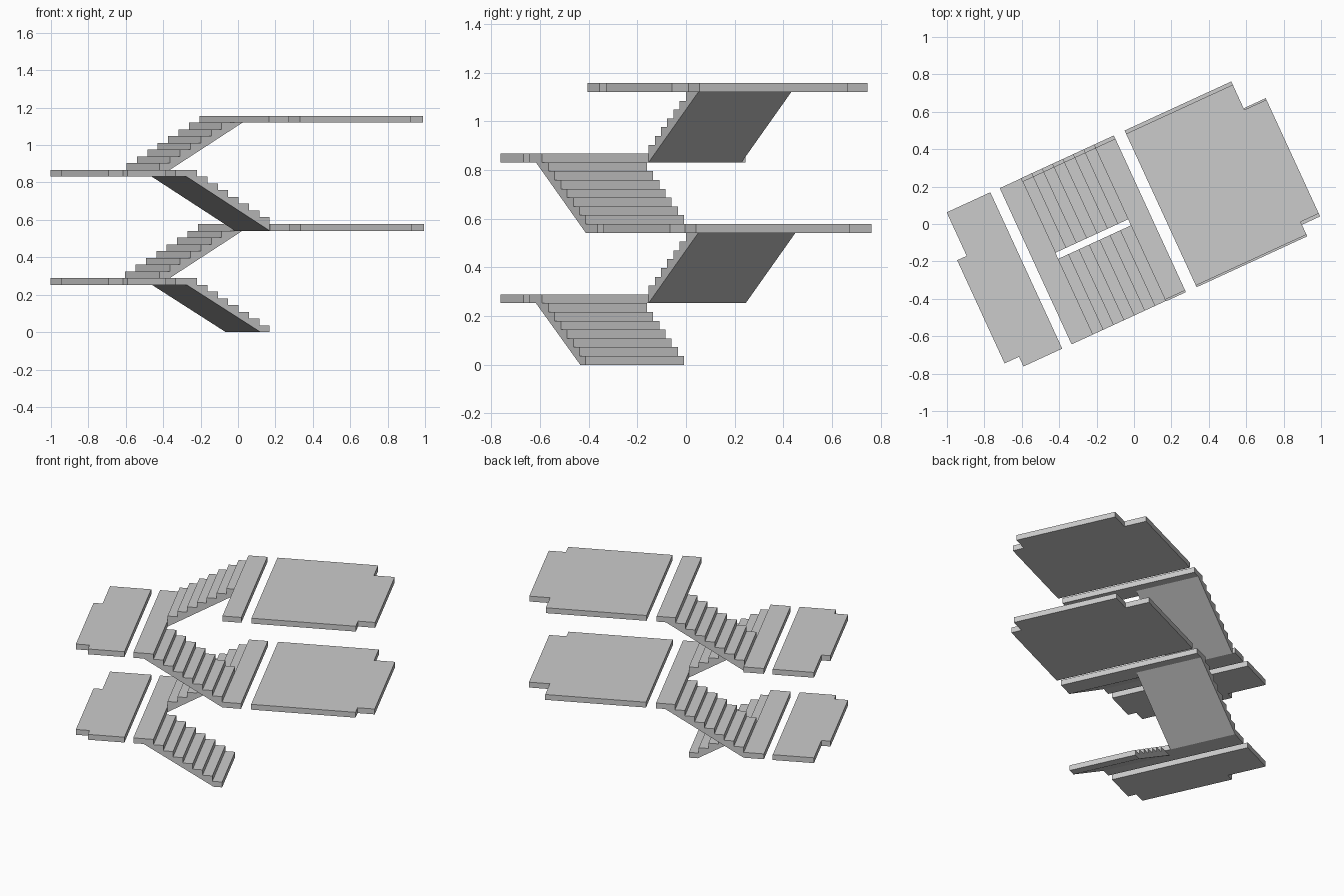
import bpy, math
from mathutils import Matrix

if "Cube" in bpy.data.objects:
    bpy.data.objects.remove(bpy.data.objects["Cube"])

ROT = Matrix.Rotation(math.radians(24.7), 4, 'Z')
STEPS, RISE = 8, 0.289        # risers and height per flight
R = RISE / STEPS              # riser height, also slab thickness
U_LEFT, U_RIGHT = -0.446, -0.018   # flight ends along the stair axis
RUN = (U_RIGHT - U_LEFT) / (STEPS - 1)


def prism(name, pts, vec):
    """Extrude a planar outline along vec, in the turned stair frame."""
    n = len(pts)
    verts = list(pts) + [tuple(a + b for a, b in zip(p, vec)) for p in pts]
    faces = [list(range(n)), list(range(n, 2 * n))[::-1]]
    faces += [[(i + 1) % n, i, i + n, (i + 1) % n + n] for i in range(n)]
    me = bpy.data.meshes.new(name)
    me.from_pydata(verts, [], faces)
    me.transform(ROT)
    ob = bpy.data.objects.new(name, me)
    bpy.context.collection.objects.link(ob)
    # consistent outward normals
    import bmesh
    bm = bmesh.new()
    bm.from_mesh(me)
    bmesh.ops.recalc_face_normals(bm, faces=bm.faces)
    bm.to_mesh(me)
    bm.free()
    return ob


def slab(name, outline, top):
    return prism(name, [(u, v, top - R) for u, v in outline], (0, 0, R))


def rect(u0, u1, v0, v1):
    return [(u0, v0), (u1, v0), (u1, v1), (u0, v1)]


def flight(name, z0, start, d, v0, v1, ground=False):
    """Stepped flight climbing in direction d with a sloped underside."""
    prof = []
    for i in range(STEPS - 1):
        u = start + d * RUN * i
        prof += [(u, z0 + R * (i + 1)), (u + d * RUN, z0 + R * (i + 1))]
    end = start + d * RUN * (STEPS - 1)
    prof.append((end + d * 0.061, z0 + RISE - R))
    if ground:
        prof += [(start + d * 0.054, z0), (start, z0)]
    else:
        prof.append((start, z0 - R))
    return prism(name, [(u, v0, z) for u, z in prof], (0, v1 - v0, 0))


# Left platform outline with two notched corners
left = [(-0.627, -0.445), (-0.627, 0.475), (-0.884, 0.475), (-0.884, 0.219),
        (-0.94, 0.219), (-0.94, -0.388), (-0.855, -0.388), (-0.855, -0.445)]


def right(v0, n0, n1, v1):
    """Right platform outline with two notched corners."""
    return [(0.163, v0), (0.814, v0), (0.814, n0), (0.921, n0),
            (0.921, n1), (0.791, n1), (0.791, v1), (0.163, v1)]


# Two storeys; the top floor is slightly narrower
floors = [(-0.447, -0.379, 0.317, 0.475), (-0.437, -0.362, 0.308, 0.456)]
for k, (v0, n0, n1, v1) in enumerate(floors):
    z = 2 * RISE * k
    tag = str(k + 1)
    flight("lower_flight_" + tag, z, U_RIGHT, -1, -0.445, 0.0, ground=(k == 0))
    slab("half_landing_" + tag, rect(-0.572, U_LEFT, -0.445, 0.474), z + RISE)
    slab("left_platform_" + tag, left, z + RISE)
    flight("upper_flight_" + tag, z + RISE, U_LEFT, 1, 0.036, v1)
    slab("floor_landing_" + tag, rect(U_RIGHT, 0.1, v0, v1), z + 2 * RISE)
    slab("right_platform_" + tag, right(v0, n0, n1, v1), z + 2 * RISE)
